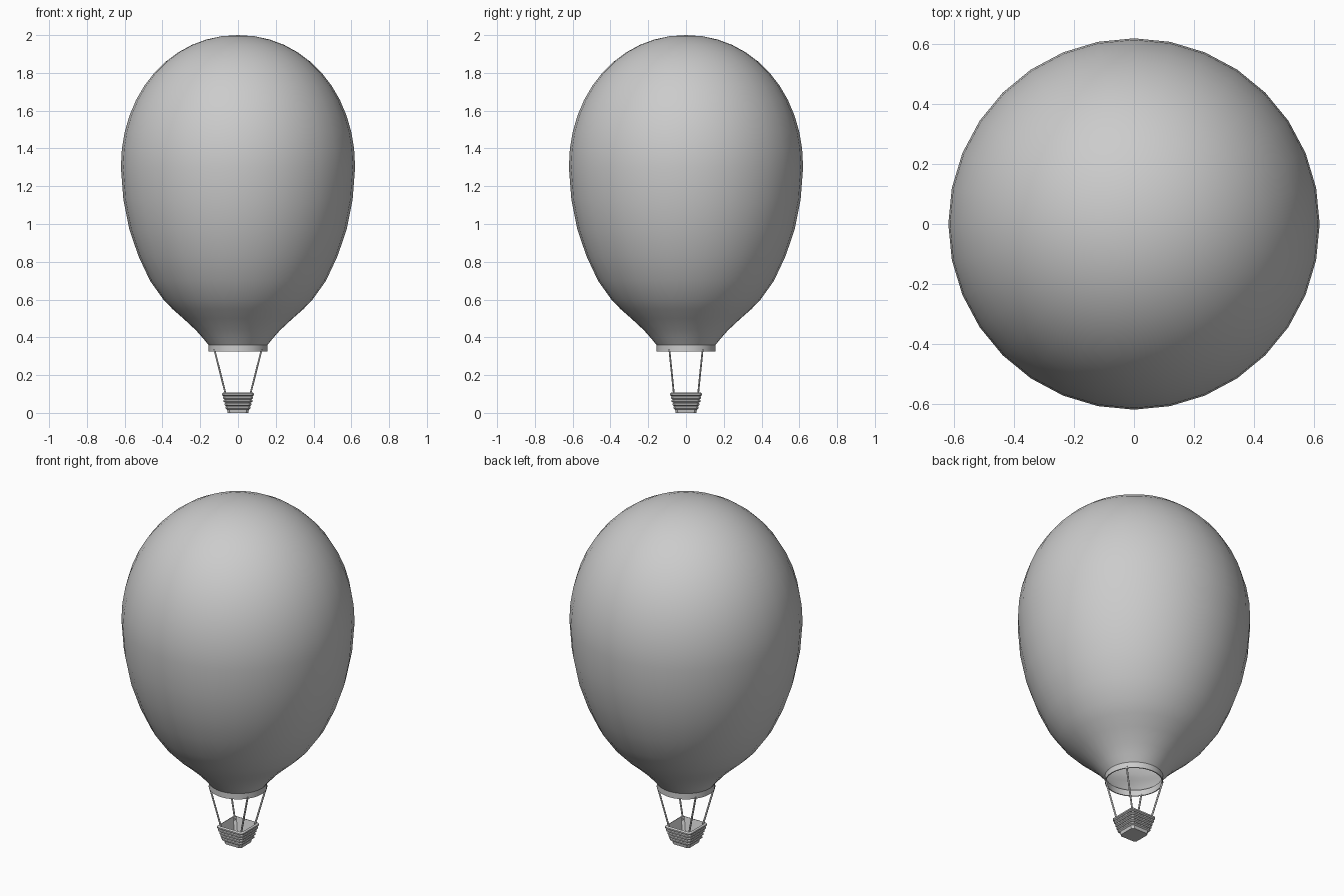
import bpy, bmesh, math
from mathutils import Vector

if "Cube" in bpy.data.objects:
    bpy.data.objects.remove(bpy.data.objects["Cube"])


def finish(name, bm, angle=None):
    bmesh.ops.recalc_face_normals(bm, faces=bm.faces)
    me = bpy.data.meshes.new(name)
    bm.to_mesh(me)
    bm.free()
    ob = bpy.data.objects.new(name, me)
    bpy.context.collection.objects.link(ob)
    bpy.ops.object.select_all(action='DESELECT')
    ob.select_set(True)
    bpy.context.view_layer.objects.active = ob
    if angle:
        bpy.ops.object.shade_smooth_by_angle(angle=math.radians(angle))
    return ob


def loft(bm, rings, closed=False):
    loops = [[bm.verts.new(p) for p in ring] for ring in rings]
    pairs = list(zip(loops, loops[1:]))
    if closed:
        pairs.append((loops[-1], loops[0]))
    for a, b in pairs:
        n = len(a)
        for i in range(n):
            bm.faces.new((a[i], a[(i + 1) % n], b[(i + 1) % n], b[i]))
    return loops


def circle(r, z, n=32):
    return [(r * math.cos(2 * math.pi * i / n), r * math.sin(2 * math.pi * i / n), z)
            for i in range(n)]


def square(h, z, c=0.012):
    # square section with clipped corners
    k = h - c
    return [(h, -k, z), (h, k, z), (k, h, z), (-k, h, z),
            (-h, k, z), (-h, -k, z), (-k, -h, z), (k, -h, z)]


# Envelope: tapered lower half, elliptical dome
profile = [(.152, .355), (.185, .395), (.222, .437), (.29, .5), (.347, .55), (.395, .6),
           (.466, .70), (.527, .83), (.575, .97), (.607, 1.13)]
for i in range(12):
    t = math.radians(90 * i / 12)
    profile.append((.62 * math.cos(t) ** .97, 1.3 + .7 * math.sin(t) ** .97))
bm = bmesh.new()
loops = loft(bm, [circle(r, z) for r, z in profile])
tip = bm.verts.new((0, 0, 2))
for i in range(32):
    bm.faces.new((loops[-1][i], loops[-1][(i + 1) % 32], tip))
finish("envelope", bm, 40)

# Mouth collar
bm = bmesh.new()
loft(bm, [circle(.155, .325), circle(.155, .36), circle(.149, .36), circle(.149, .325)], True)
finish("mouth_collar", bm, 30)

# Basket: stacked woven bands outside, open hollow inside
rings = [square(.055, 0), square(.058, .018)]
bands = 5
for i in range(bands):
    z = .02 + i * .0176
    h = .064 + i * .0045
    rings += [square(h - .003, z), square(h + .003, z + .004),
              square(h + .003, z + .012), square(h - .003, z + .0165)]
rings += [square(.075, .108), square(.049, .012)]
bm = bmesh.new()
loops = loft(bm, rings)
bm.faces.new(loops[0])
bm.faces.new(loops[-1])
finish("basket", bm)

# Suspension ropes
for sx in (-1, 1):
    for sy in (-1, 1):
        a = Vector((sx * .063, sy * .063, .09))
        b = Vector((sx * .125, sy * .088, .335))
        d = b - a
        bm = bmesh.new()
        bmesh.ops.create_cone(bm, cap_ends=True, segments=8, radius1=.005,
                              radius2=.005, depth=d.length)
        rope = finish(f"rope_{'left' if sx < 0 else 'right'}_{'front' if sy < 0 else 'back'}", bm, 50)
        rope.location = (a + b) / 2
        rope.rotation_mode = 'QUATERNION'
        rope.rotation_quaternion = d.to_track_quat('Z', 'Y')
